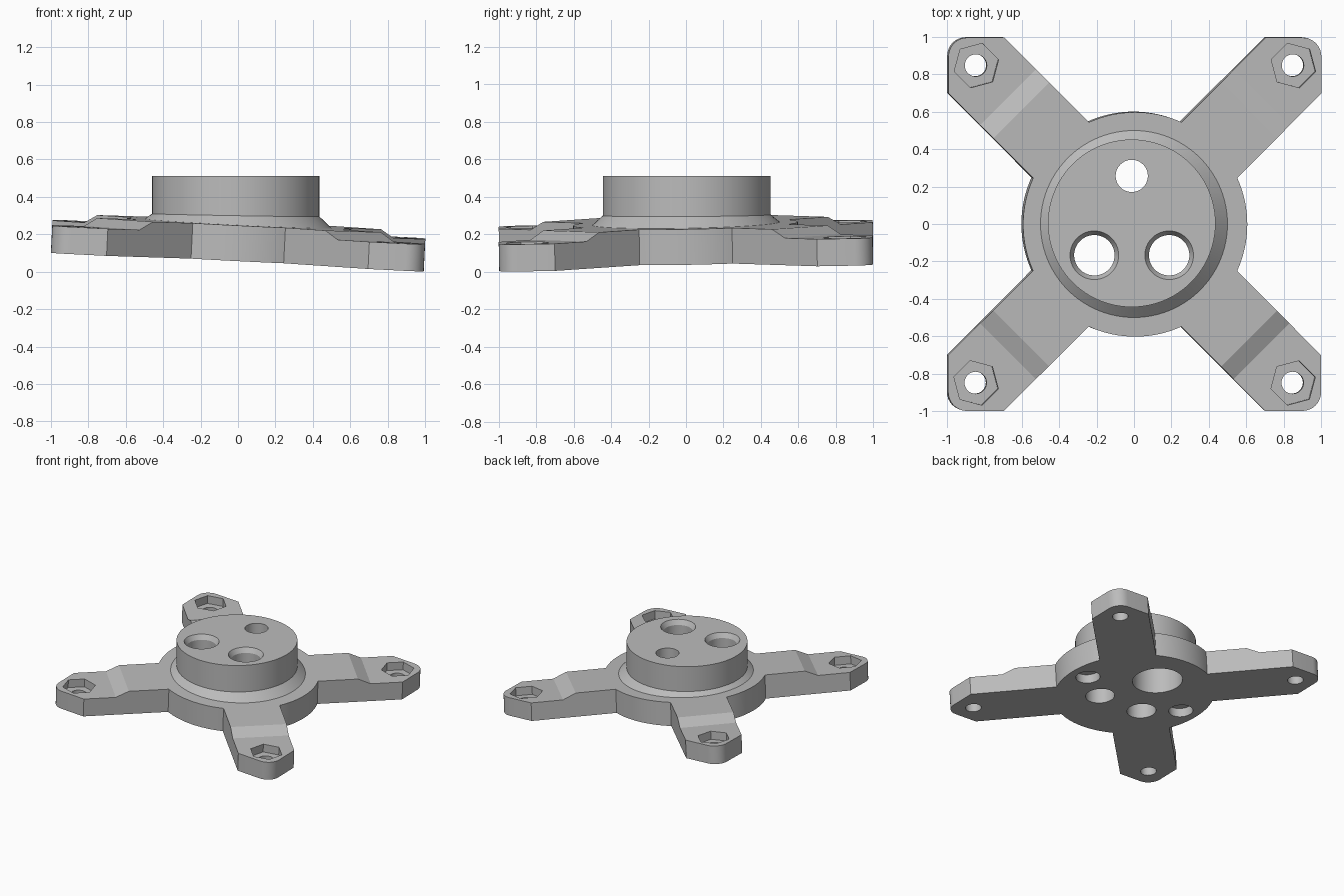
import bpy, bmesh, math
from mathutils import Matrix, Vector

if "Cube" in bpy.data.objects:
    bpy.data.objects.remove(bpy.data.objects["Cube"], do_unlink=True)

# Single light grey finish
grey = bpy.data.materials.new("light_grey")
grey.use_nodes = True
colour = (0.5, 0.5, 0.5, 1)
grey.diffuse_color = colour
grey.node_tree.nodes["Principled BSDF"].inputs["Base Color"].default_value = colour

# The plate leans slightly; the boss and its screw holes stay upright
SX, SY, Z0 = -0.05, 0.0175, 0.067
TILT = (Matrix.Translation((-0.003, 0.001, Z0))
        @ Matrix.Rotation(-SX, 4, 'Y') @ Matrix.Rotation(SY, 4, 'X'))
UPRIGHT = Matrix.Identity(4)


def loft(name, rings, matrix=UPRIGHT):
    """Solid skinned through closed rings of points, capped at both ends."""
    bm = bmesh.new()
    loops = [[bm.verts.new(matrix @ Vector(p)) for p in ring] for ring in rings]
    n = len(loops[0])
    for a, b in zip(loops, loops[1:]):
        for i in range(n):
            j = (i + 1) % n
            bm.faces.new((a[i], a[j], b[j], b[i]))
    bm.faces.new(loops[0])
    bm.faces.new(loops[-1])
    bmesh.ops.recalc_face_normals(bm, faces=bm.faces)
    mesh = bpy.data.meshes.new(name)
    bm.to_mesh(mesh)
    bm.free()
    mesh.materials.append(grey)
    obj = bpy.data.objects.new(name, mesh)
    bpy.context.collection.objects.link(obj)
    return obj


def circle(cx, cy, r, z, n=64, sx=0, sy=0, phase=0):
    pts = []
    for i in range(n):
        a = phase + math.tau * i / n
        x, y = cx + r * math.cos(a), cy + r * math.sin(a)
        pts.append((x, y, z + sx * x + sy * y))
    return pts


def boolean(target, tool, operation):
    """Apply a boolean and discard the tool."""
    mod = target.modifiers.new(tool.name, 'BOOLEAN')
    mod.operation, mod.solver, mod.object = operation, 'EXACT', tool
    bpy.context.view_layer.objects.active = target
    bpy.ops.object.modifier_apply(modifier=mod.name)
    bpy.data.objects.remove(tool, do_unlink=True)


# Plate outline: four rounded arms joined by arcs of the central disc
outline = []
for k in range(4):
    quarter = Matrix.Rotation(k * math.pi / 2, 2)
    pts = [(0.998, 0.70)]
    for i in range(9):
        a = math.pi / 2 * i / 8
        pts.append((0.898 + 0.1 * math.cos(a), 0.898 + 0.1 * math.sin(a)))
    pts.append((0.70, 0.998))
    start = math.radians(65.6)
    for i in range(17):
        a = start + (math.radians(114.4) - start) * i / 16
        pts.append((0.6 * math.cos(a), 0.6 * math.sin(a)))
    outline += [tuple(quarter @ Vector(p)) for p in pts]
mount = loft("mounting_plate", [[(x, y, z) for x, y in outline] for z in (0, 0.19)], TILT)

# Boss: sloping collar on the leaning plate, rising to a level cylinder
boss = loft("boss", [
    circle(0, 0, 0.5, Z0 + 0.10, 96, SX, SY),
    circle(0, 0, 0.5, Z0 + 0.19, 96, SX, SY),
    circle(-0.012, 0.004, 0.448, 0.302, 96, -0.017, 0.006),
    circle(-0.012, 0.004, 0.448, 0.512, 96)])
boolean(mount, boss, 'UNION')

# Each arm: lowered tip with a ramp, hexagonal nut pocket and bolt hole
for k in range(4):
    angle = math.radians(45 + 90 * k)
    arm = TILT @ Matrix.Rotation(angle, 4, 'Z')
    ramp = [(0.863, 0.19), (0.96, 0.145), (1.6, 0.145), (1.6, 0.4), (0.863, 0.4)]
    boolean(mount, loft("step_cutter", [[(r, y, z) for r, z in ramp] for y in (-0.4, 0.4)], arm),
            'DIFFERENCE')
    boolean(mount, loft("nut_pocket", [circle(1.2, 0, 0.123, z, 6) for z in (0.08, 0.3)], arm),
            'DIFFERENCE')
    boolean(mount, loft("bolt_hole", [circle(1.2, 0, 0.059, z, 32) for z in (-0.1, 0.3)], arm),
            'DIFFERENCE')

# Two countersunk screw holes through the boss
for x in (-0.212, 0.188):
    boolean(mount, loft("screw_hole", [
        circle(x, -0.167, 0.108, -0.2), circle(x, -0.167, 0.108, 0.475),
        circle(x, -0.167, 0.13, 0.512), circle(x, -0.167, 0.13, 0.6)]), 'DIFFERENCE')

# Rear hole, widened from below
boolean(mount, loft("rear_hole", [
    circle(-0.012, 0.257, 0.186, -0.2), circle(-0.012, 0.257, 0.186, 0.36),
    circle(-0.012, 0.257, 0.086, 0.36), circle(-0.012, 0.257, 0.086, 0.6)]), 'DIFFERENCE')

# Shallow recesses in the underside
for x in (-0.45, 0.45):
    boolean(mount, loft("recess", [circle(x, 0, 0.09, z) for z in (-0.1, 0.07)], TILT), 'DIFFERENCE')

# Smooth the round walls and keep the edges crisp
bpy.ops.object.select_all(action='DESELECT')
mount.select_set(True)
bpy.context.view_layer.objects.active = mount
bpy.ops.object.shade_smooth_by_angle(angle=math.radians(20))
